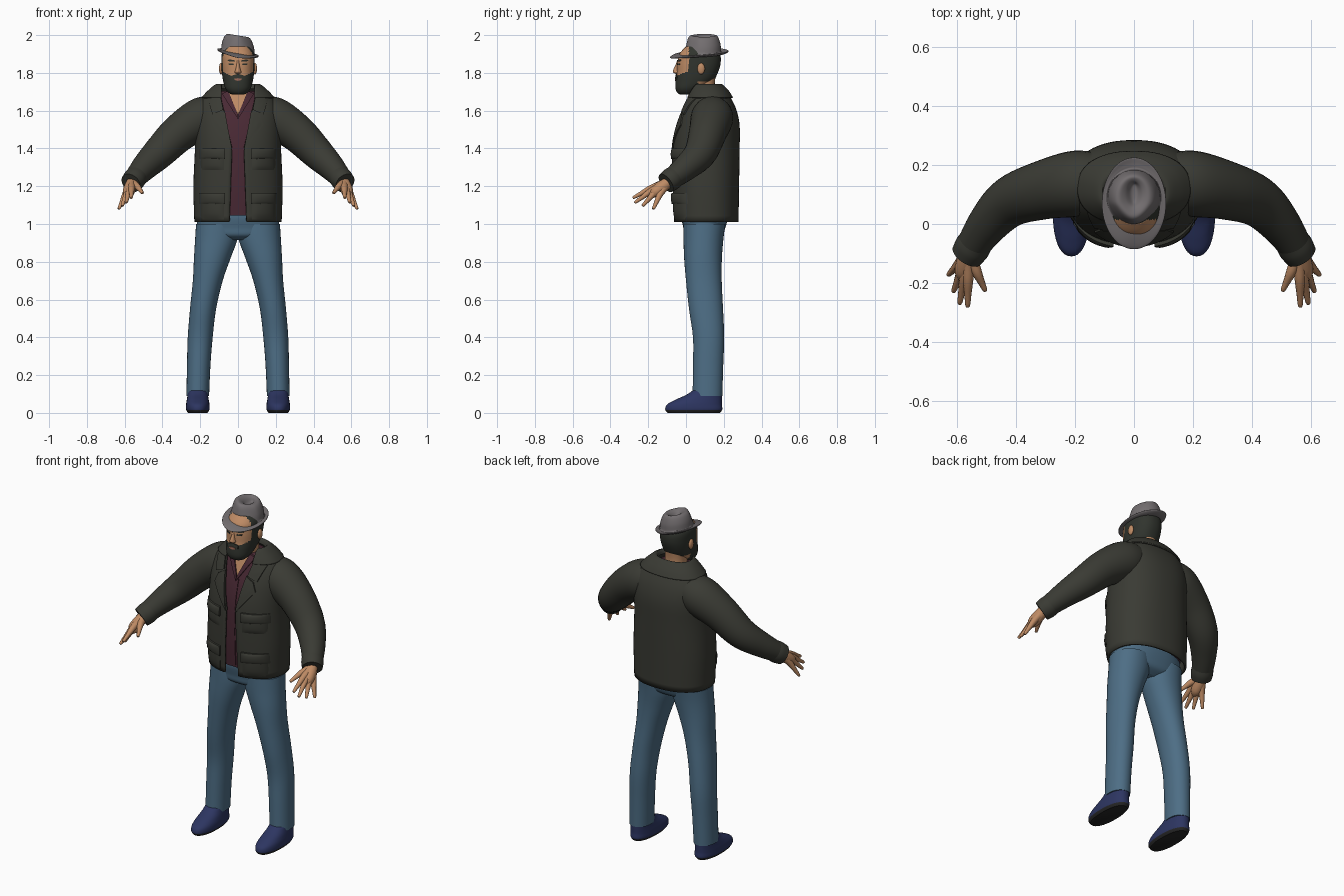
import bpy, bmesh, math
from mathutils import Vector

if "Cube" in bpy.data.objects:
    bpy.data.objects.remove(bpy.data.objects["Cube"])


def material(name, r, g, b):
    m = bpy.data.materials.new(name)
    m.use_nodes = True
    m.diffuse_color = (r, g, b, 1)
    bsdf = m.node_tree.nodes["Principled BSDF"]
    bsdf.inputs["Base Color"].default_value = (r, g, b, 1)
    bsdf.inputs["Roughness"].default_value = 0.8
    return m


JACKET = material("dark olive cloth", .042, .043, .034)
JEANS = material("blue denim", .075, .155, .235)
SHIRT = material("maroon cloth", .066, .022, .034)
SKIN = material("skin", .52, .26, .13)
HAIR = material("dark hair", .03, .034, .027)
HAT = material("grey felt", .17, .155, .16)
SHOE = material("navy canvas", .026, .036, .12)
SOLE = material("dark sole", .02, .02, .02)
LIP = material("lip", .32, .13, .09)


def catmull(keys, steps):
    """Resample rows of numbers along a smooth curve."""
    out, last = [], len(keys) - 1
    for i in range(steps + 1):
        f = i / steps * last
        k = min(int(f), last - 1)
        t = f - k
        rows = [keys[min(max(k + d, 0), last)] for d in (-1, 0, 1, 2)]
        out.append([.5 * (2 * b + (c - a) * t + (2 * a - 5 * b + 4 * c - d) * t ** 2
                          + (3 * b - a - 3 * c + d) * t ** 3) for a, b, c, d in zip(*rows)])
    return out


def finish(name, bm, mats, mirror=False, thickness=0, angle=50):
    bmesh.ops.recalc_face_normals(bm, faces=bm.faces)
    mesh = bpy.data.meshes.new(name)
    bm.to_mesh(mesh)
    bm.free()
    ob = bpy.data.objects.new(name, mesh)
    bpy.context.collection.objects.link(ob)
    for m in mats:
        mesh.materials.append(m)
    bpy.ops.object.select_all(action='DESELECT')
    ob.select_set(True)
    bpy.context.view_layer.objects.active = ob
    bpy.ops.object.shade_smooth_by_angle(angle=math.radians(angle))
    if mirror:
        mod = ob.modifiers.new("mirror", 'MIRROR')
        mod.merge_threshold = .001
    if thickness:
        mod = ob.modifiers.new("thickness", 'SOLIDIFY')
        mod.thickness, mod.offset = thickness, 0
    return ob


def skin_rings(bm, rings, closed=True):
    vs = [[bm.verts.new(p) for p in ring] for ring in rings]
    n = len(vs[0])
    for a, b in zip(vs, vs[1:]):
        for i in range(n if closed else n - 1):
            j = (i + 1) % n
            bm.faces.new((a[i], a[j], b[j], b[i]))
    if closed:
        bm.faces.new(vs[0])
        bm.faces.new(vs[-1])


def power(v, e):
    return math.copysign(abs(v) ** e, v)


def loft(name, keys, mats, gap=None, mirror=False, n=40, steps=28, e=.88,
         rule=None, shape=None, thickness=0):
    """Stack rounded rings: z, centre x, half width, front y, back y."""
    rings = []
    for z, cx, hw, yf, yb in catmull(keys, steps):
        if gap:
            start = math.asin((gap(z) / hw) ** (1 / e))
            angles = [start + (math.pi - start) * i / n for i in range(n + 1)]
        else:
            angles = [2 * math.pi * i / n for i in range(n)]
        ring = [Vector((cx + hw * power(math.sin(a), e),
                        (yf + yb) / 2 - (yb - yf) / 2 * power(math.cos(a), e), z)) for a in angles]
        if gap:
            ring[-1].x = 0
        rings.append([shape(p) for p in ring] if shape else ring)
    bm = bmesh.new()
    skin_rings(bm, rings, closed=not gap)
    if rule:
        for f in bm.faces:
            f.material_index = rule(f.calc_center_median())
    return finish(name, bm, mats, mirror or bool(gap), thickness)


def tube(name, points, mat, n=20, steps=20):
    """Round limb through x, y, z, radius points, mirrored to both sides."""
    rows = catmull(points, steps)
    rings = []
    for i, (x, y, z, r) in enumerate(rows):
        a, b = rows[max(i - 1, 0)], rows[min(i + 1, steps)]
        t = (Vector(b[:3]) - Vector(a[:3])).normalized()
        u = t.cross(Vector((0, 0, 1))).normalized()
        v = t.cross(u)
        rings.append([Vector((x, y, z)) + r * (u * math.cos(q) + v * math.sin(q))
                      for q in (2 * math.pi * k / n for k in range(n))])
    bm = bmesh.new()
    skin_rings(bm, rings)
    return finish(name, bm, [mat], mirror=True)


def front_y(keys, x, z, e=.88):
    _, _, hw, yf, yb = min(catmull(keys, 150), key=lambda r: abs(r[0] - z))
    q = min(abs(x) / hw, .99)
    return (yf + yb) / 2 - (yb - yf) / 2 * (1 - q ** (2 / e)) ** (e / 2)


def patch(name, keys, corners, out, mat, bulge=0, n=8, mirror=True):
    """Plate that follows the front of a lofted body, between four x, z corners."""
    a, b, c, d = [Vector(p) for p in corners]
    bm = bmesh.new()
    grid = []
    for i in range(n + 1):
        row = []
        for j in range(n + 1):
            s, t = i / n, j / n
            p = a.lerp(b, s).lerp(d.lerp(c, s), t)
            puff = bulge * (16 * s * (1 - s) * t * (1 - t)) ** .5
            row.append(bm.verts.new((p.x, front_y(keys, p.x, p.y) - out - puff, p.y)))
        grid.append(row)
    for i in range(n):
        for j in range(n):
            bm.faces.new((grid[i][j], grid[i + 1][j], grid[i + 1][j + 1], grid[i][j + 1]))
    back = bmesh.ops.extrude_face_region(bm, geom=bm.faces[:])
    bmesh.ops.translate(bm, vec=(0, out + .004, 0),
                        verts=[v for v in back["geom"] if isinstance(v, bmesh.types.BMVert)])
    return finish(name, bm, [mat], mirror, angle=40)


def blob(name, centre, size, mat, mirror=True):
    bm = bmesh.new()
    bmesh.ops.create_uvsphere(bm, u_segments=16, v_segments=10, radius=1)
    bmesh.ops.scale(bm, vec=size, verts=bm.verts)
    bmesh.ops.translate(bm, vec=centre, verts=bm.verts)
    return finish(name, bm, [mat], mirror)


# Jacket body, open down the front
jacket = [(1.01, 0, .225, -.058, .272), (1.2, 0, .23, -.066, .275), (1.4, 0, .222, -.064, .278),
          (1.52, 0, .222, -.043, .278), (1.6, 0, .215, -.015, .262), (1.66, 0, .185, .01, .235),
          (1.70, 0, .145, .028, .21), (1.73, 0, .112, .04, .18)]
loft("jacket_body", jacket, [JACKET], thickness=.012,
     gap=lambda z: .045 - (z - 1) * .035 if z < 1.4 else .031 + (z - 1.4) * .22)

# Folded collar and lapels
collar = [(1.715, 0, .1, .045, .17), (1.738, 0, .112, .035, .185),
          (1.705, 0, .155, .016, .222), (1.668, 0, .19, .0, .245)]
loft("jacket_collar", collar, [JACKET], gap=lambda z: .088, thickness=.008, steps=14)
patch("collar_points", jacket, [(.078, 1.605), (.135, 1.58), (.165, 1.675), (.095, 1.69)], .016, JACKET)
patch("lapels", jacket, [(.031, 1.39), (.135, 1.525), (.115, 1.575), (.07, 1.6)], .013, JACKET)

# Patch pockets with flaps
for label, low, fold, top in (("chest", 1.285, 1.345, 1.4), ("hip", 1.025, 1.105, 1.165)):
    patch(label + "_pockets", jacket, [(.075, low), (.2, low), (.2, top - .01), (.075, top - .01)],
          .009, JACKET, bulge=.012)
    patch(label + "_flaps", jacket, [(.07, fold), (.207, fold), (.205, top), (.07, top)],
          .018, JACKET, bulge=.01)

# Sleeves and cuffs
tube("sleeves", [(.1, .145, 1.585, .09), (.19, .138, 1.56, .112), (.31, .115, 1.483, .1),
                 (.42, .075, 1.375, .086), (.5, -.005, 1.295, .069), (.563, -.1, 1.222, .052)],
     JACKET, n=28, steps=32)
tube("cuffs", [(.535, -.058, 1.254, .058), (.55, -.08, 1.236, .061), (.567, -.106, 1.217, .056)],
     JACKET, n=28, steps=8)

# Hands: each finger runs from the wrist through its knuckle
wrist = Vector((.562, -.095, 1.222))
fingers = {"thumb": (.506, -.225, 1.165), "index": (.565, -.278, 1.14), "middle": (.592, -.268, 1.115),
           "ring": (.613, -.228, 1.098), "little": (.63, -.172, 1.082)}
for label, tip in fingers.items():
    tip = Vector(tip)
    knuckle = wrist.lerp(tip, .5) + Vector((0, -.004, .006))
    tube(label + "_fingers", [(*wrist, .026), (*wrist.lerp(knuckle, .5), .021), (*knuckle, .0175),
                              (*knuckle.lerp(tip, .55), .012), (*tip, .008),
                              (*(tip + (tip - knuckle) * .03), .002)], SKIN, n=10, steps=15)
tube("palms", [(.557, -.085, 1.23, .028), (.57, -.125, 1.197, .033), (.58, -.165, 1.168, .03),
               (.585, -.19, 1.152, .012)], SKIN, n=16, steps=10)

# Shirt and open neckline
shirt = [(1.045, 0, .2, -.035, .25), (1.2, 0, .2, -.045, .25), (1.4, 0, .195, -.042, .25),
         (1.52, 0, .195, -.022, .25), (1.6, 0, .185, .004, .235), (1.66, 0, .15, .025, .21),
         (1.705, 0, .085, .04, .175)]
loft("shirt", shirt, [SHIRT])
patch("neckline", shirt, [(0, 1.58), (.002, 1.582), (.05, 1.7), (0, 1.7)], .004, SKIN)
patch("shirt_collar", shirt, [(0, 1.555), (.003, 1.585), (.052, 1.705), (.085, 1.69)], .012, SHIRT)
patch("shirt_placket", shirt, [(-.013, 1.06), (.013, 1.06), (.013, 1.57), (-.013, 1.57)],
      .004, SHIRT, n=16, mirror=False)

# Trousers
loft("trouser_seat", [(.915, 0, .1, .03, .15), (.94, 0, .19, -.005, .19), (.98, 0, .215, -.014, .208),
                      (1.03, 0, .215, -.025, .222), (1.07, 0, .2, -.025, .225)], [JEANS])
loft("trouser_legs", [(.09, .213, .06, .035, .192), (.25, .208, .062, .037, .197),
                      (.4, .2, .066, .037, .202), (.55, .185, .069, .016, .196),
                      (.7, .16, .079, .0, .189), (.82, .136, .097, -.01, .19),
                      (.92, .115, .112, -.013, .198), (1.0, .11, .112, -.014, .208)],
     [JEANS], mirror=True, e=.95)

# Shoes with dark soles
loft("shoes", [(0, .213, .052, -.098, .18), (.018, .213, .062, -.11, .192), (.045, .213, .062, -.1, .19),
               (.07, .213, .058, -.055, .19), (.095, .213, .054, .0, .19), (.118, .213, .053, .035, .19)],
     [SHOE, SOLE], mirror=True, rule=lambda c: int(c.z < .014))


# Head, with beard, sideburns and hair coloured by region
def head_colour(c):
    if c.y > .065:
        return int(c.z > 1.755)
    if c.y > .015:
        return 1
    return int(c.z < 1.783 + (c.y + .05) * .45 and not (abs(c.x) < .02 and 1.763 < c.z < 1.77))


head = [(1.685, 0, .03, -.03, .03), (1.695, 0, .05, -.046, .055), (1.72, 0, .068, -.056, .09),
        (1.76, 0, .079, -.055, .145), (1.8, 0, .085, -.048, .168), (1.85, 0, .088, -.046, .183),
        (1.9, 0, .086, -.035, .18), (1.94, 0, .065, .0, .15)]
loft("head", head, [SKIN, HAIR], n=72, steps=56, rule=head_colour)
loft("neck", [(1.62, 0, .066, .035, .165), (1.72, 0, .058, .035, .152), (1.79, 0, .06, .02, .158)], [SKIN])

# Facial features
loft("nose", [(1.795, 0, .01, -.055, -.02), (1.803, 0, .018, -.068, -.02), (1.815, 0, .014, -.068, -.02),
              (1.84, 0, .009, -.056, -.02), (1.865, 0, .007, -.047, -.02)], [SKIN], n=16, steps=12)
patch("moustache", head, [(0, 1.777), (.035, 1.765), (.033, 1.786), (0, 1.795)], .005, HAIR)
patch("mouth", head, [(0, 1.758), (.018, 1.762), (.02, 1.768), (0, 1.772)], .004, LIP)
patch("eyes", head, [(.022, 1.841), (.048, 1.841), (.05, 1.849), (.024, 1.85)], .003, HAIR)
patch("eyebrows", head, [(.016, 1.86), (.056, 1.862), (.05, 1.872), (.018, 1.867)], .005, HAIR)
blob("ears", (.09, .08, 1.822), (.011, .02, .03), SKIN)


# Felt hat with a curled brim, pinched crown and slight tilt
def hat_shape(p):
    reach = math.hypot(p.x / .108, (p.y - .072) / .152)
    if p.z < 1.915:
        p.z += max(0, reach - .7) * (.03 * abs(p.x) / .108 + .05 * (p.y - .05) / .15)
    elif p.y < .07:
        p.x *= 1 - .35 * (p.z - 1.915) / .08 * min(1, (.07 - p.y) / .07)
    p.z -= p.x * .16
    return p


loft("hat", [(1.9, 0, .07, .0, .17), (1.893, 0, .09, -.05, .2), (1.892, 0, .107, -.08, .222),
             (1.898, 0, .108, -.081, .224), (1.903, 0, .096, -.03, .2), (1.91, 0, .09, -.006, .187),
             (1.95, 0, .084, .002, .183), (1.985, 0, .07, .012, .172), (1.998, 0, .052, .028, .16),
             (1.99, 0, .03, .055, .145), (1.972, 0, .012, .075, .135), (1.968, 0, .002, .1, .115)],
     [HAT], n=56, steps=55, e=1, shape=hat_shape)
